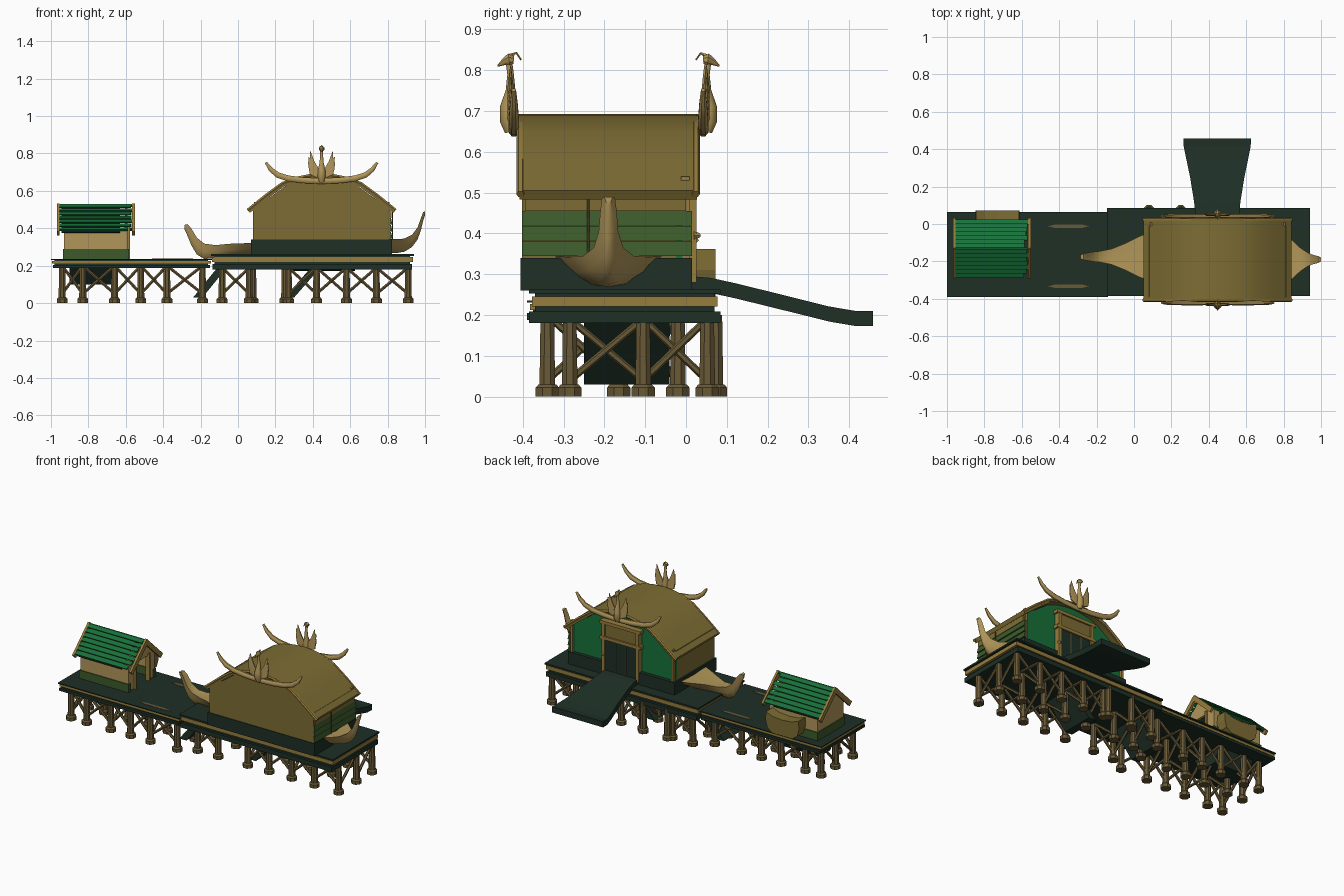
import bpy, bmesh, math, random
from mathutils import Vector

if "Cube" in bpy.data.objects:
    bpy.data.objects.remove(bpy.data.objects["Cube"])
random.seed(4)

def mat(name, c):
    m = bpy.data.materials.new(name)
    m.diffuse_color = (*c, 1)
    m.use_nodes = True
    m.node_tree.nodes["Principled BSDF"].inputs["Base Color"].default_value = m.diffuse_color
    return m

THATCH = mat("thatch ochre", (0.205, 0.152, 0.034))
TAN = mat("carved tan", (0.44, 0.305, 0.1))
TRIM = mat("trim gold", (0.31, 0.205, 0.045))
WOOD = mat("post wood", (0.14, 0.1, 0.037))
DARK = mat("dark green planks", (0.013, 0.029, 0.019))
GREEN = mat("bright green", (0.009, 0.165, 0.042))
WALL = mat("moss green", (0.045, 0.105, 0.024))

def loft(name, rings, m, smooth=False):
    """Skin closed rings of equal size and cap both ends."""
    bm = bmesh.new()
    vs = [[bm.verts.new(p) for p in r] for r in rings]
    n = len(rings[0])
    for a, b in zip(vs, vs[1:]):
        for i in range(n):
            j = (i + 1) % n
            bm.faces.new((a[i], a[j], b[j], b[i]))
    bm.faces.new(vs[0])
    bm.faces.new(vs[-1])
    bmesh.ops.recalc_face_normals(bm, faces=bm.faces)
    me = bpy.data.meshes.new(name)
    bm.to_mesh(me)
    bm.free()
    me.materials.append(m)
    if smooth:
        me.shade_smooth()
        me.set_sharp_from_angle(angle=0.7)
    ob = bpy.data.objects.new(name, me)
    bpy.context.collection.objects.link(ob)
    return ob

def box(name, x0, x1, y0, y1, z0, z1, m):
    return loft(name, [[(x0, y0, z), (x1, y0, z), (x1, y1, z), (x0, y1, z)] for z in (z0, z1)], m)

def prism_y(name, prof, y0, y1, m):
    return loft(name, [[(x, y, z) for x, z in prof] for y in (y0, y1)], m)

def prism_x(name, prof, x0, x1, m):
    return loft(name, [[(x, y, z) for y, z in prof] for x in (x0, x1)], m)

def tube(name, pts, radii, m, sides=8, smooth=True, flat=1.0):
    pts = [Vector(p) for p in pts]
    if not isinstance(radii, (list, tuple)):
        radii = [radii] * len(pts)
    rings = []
    for i, (p, r) in enumerate(zip(pts, radii)):
        d = (pts[min(i + 1, len(pts) - 1)] - pts[max(i - 1, 0)]).normalized()
        ref = Vector((0, 1, 0)) if abs(d.y) < 0.8 else Vector((1, 0, 0))
        u = d.cross(ref).normalized()
        v = d.cross(u)
        rings.append([p + r * (u * math.cos(a) + v * flat * math.sin(a))
                      for a in (2 * math.pi * (k + .5) / sides for k in range(sides))])
    return loft(name, rings, m, smooth)

# Decks
def deck(name, x0, x1, y0, y1, z0, z1):
    h = z1 - z0
    box(name + "_underframe", x0 + .01, x1 - .01, y0, y1, z0, z0 + h * .35, DARK)
    box(name + "_core", x0 + .02, x1 - .02, y0 + .015, y1 - .015, z0 + h * .3, z1 - .005, DARK)
    box(name + "_edge_trim", x0 + .005, x1 - .005, y0 + .008, y1 - .008, z0 + h * .5, z0 + h * .8, TRIM)
    box(name + "_top", x0, x1, y0, y1, z1 - h * .12, z1, DARK)

deck("hall_deck", -.145, .94, -.385, .085, .18, .262)
deck("hut_deck", -1, -.14, -.39, .063, .188, .236)
for y in (-.012, -.333):
    loft("deck_inlay", [[(-.46, y, z), (-.42, y - .01, z), (-.28, y - .01, z), (-.24, y, z),
                         (-.28, y + .01, z), (-.42, y + .01, z)] for z in (.233, .238)], WOOD)

# Stilts with feet and cross braces
def post(name, x, y, top):
    tube(name + "_post", [(x, y, .01), (x, y, top)], [.021, .018], WOOD)
    tube(name + "_foot", [(x, y, 0), (x, y, .022), (x, y, .03)], [.031, .031, .023], WOOD, smooth=False)

def stilts(name, xs, ys, top):
    for j, y in enumerate(ys):
        for x in xs:
            post(name, x, y, top)
        for a, b in zip(xs, xs[1:]):
            if j != 1 and b - a < .2:
                tube(name + "_brace", [(a, y, .05), (b, y, top)], .009, WOOD, 6)
                tube(name + "_brace", [(b, y, .05), (a, y, top)], .009, WOOD, 6)
    for i, x in enumerate(xs):
        for a, b in zip(ys, ys[1:]):
            if i % 2:
                a, b = b, a
            tube(name + "_cross_brace", [(x, a, .04), (x, b, top)], .009, WOOD, 6)

stilts("hut_stilt", [-.94, -.83, -.66, -.52, -.38, -.19], [-.34, -.165, -.02], .2)
stilts("hall_stilt", [-.085, .06, .27, .42, .58, .74, .91], [-.285, -.105, .052], .19)
for x in (.08, .25):
    post("outer_stilt", x, .072, .2)
# Sloping planks under the decks
for x0, x1 in ((-.22, -.08), (.27, .42)):
    loft("under_plank", [[(x0 - .02, y, .03), (x0 + .03, y, .03), (x1 + .02, y, .19), (x1 - .03, y, .19)]
                         for y in (-.25, -.04)], DARK)
prism_x("under_hopper", [(-.25, .195), (-.02, .195), (-.06, .1), (-.17, .1)], -.9, -.65, DARK)

# Main hall: arch outline shared by roof and gables
CX = .447
half = [(.395, .505), (.30, .582), (.21, .648), (.14, .675), (.07, .689)]
def arch(dx, dz):
    side = [(x + dx, z + dz) for x, z in half]
    return [(CX - x, z) for x, z in side] + [(CX, .693 + dz)] + [(CX + x, z) for x, z in reversed(side)]

outer, inner = arch(0, 0), arch(-.012, -.022)
loft("hall_roof", [[(x, -.408, z), (x, .027, z), (u, .027, w), (u, -.408, w)]
                   for (x, z), (u, w) in zip(outer, inner)], THATCH, True)
for y in (-.406, .024):
    tube("roof_edge_trim", [(x, y, z - .009) for x, z in outer], .01, TRIM, 6)
gable = [(.08, .33)] + [(.08, .51)] + arch(-.03, -.012)[1:-1] + [(.814, .51), (.814, .33)]
prism_y("hall_front_wall", gable, -.402, -.385, THATCH)
prism_y("hall_back_wall", gable, -.025, -.008, GREEN)
box("hall_base", .07, .824, -.406, .015, .26, .34, DARK)
box("hall_left_wall", .08, .095, -.39, -.01, .33, .53, THATCH)
box("hall_right_wall", .80, .812, -.39, -.01, .33, .53, THATCH)
for i in range(3):
    z = .345 + i * .037
    loft("right_wall_board", [[(.81, y, z), (.826, y, z), (.818, y, z + .036), (.81, y, z + .036)]
                              for y in (-.402, .015)], WALL)
box("right_wall_rail", .808, .822, -.395, .0, .455, .49, THATCH)
for x in (.085, .795):
    box("back_corner_post", x, x + .016, -.012, .008, .34, .54, TRIM)

# Back doorway
box("door_leaves", .335, .56, -.005, .018, .285, .5, DARK)
for x in (.41, .484):
    box("door_seam", x - .002, x + .002, .017, .021, .29, .49, WOOD)
for x in (.318, .556):
    box("door_post", x, x + .022, -.01, .026, .28, .6, TRIM)
for z in (.49, .588):
    box("door_lintel", .305, .59, -.01, .028, z, z + .02, TRIM)
box("door_upper_panel", .335, .56, -.005, .018, .505, .59, THATCH)
tube("door_hook", [(.57, .02, .395), (.57, .036, .395)], [.014, .004], TAN, 6)

# Back ramp, wider at its foot
loft("ramp", [[(.445 - w, y, z), (.445 + w, y, z), (.445 + w, y, z - .037), (.445 - w, y, z - .037)]
              for y, z, w in ((0, .296, .115), (.06, .291, .118), (.12, .278, .124), (.25, .246, .145),
                              (.35, .221, .166), (.415, .21, .179), (.458, .21, .18))], DARK)

# Boat hull passing through the hall: two curled prows with flared sides
def prow(name, yc, stations):
    rings = []
    for x, w, t, b in stations:
        rings.append([(x, yc + k * w, b + (t - b) * f) for k, f in
                      ((-1, 1), (-.7, .5), (-.35, .1), (0, 0), (.35, .1), (.7, .5), (1, 1), (.8, 1), (0, .93), (-.8, 1))])
    loft(name, rings, TAN, True)

prow("left_prow", -.175, [(.1, .135, .325, .255), (.03, .11, .32, .252), (-.05, .07, .317, .246),
     (-.12, .042, .31, .24), (-.18, .03, .318, .236), (-.22, .026, .35, .26), (-.25, .021, .40, .31),
     (-.27, .016, .422, .36), (-.287, .01, .418, .395)])
prow("right_prow", -.19, [(.80, .14, .345, .268), (.85, .1, .342, .268), (.89, .062, .345, .275),
     (.93, .036, .365, .3), (.96, .024, .405, .34), (.978, .02, .455, .39), (.99, .016, .487, .44),
     (1.0, .01, .49, .47)])
tube("wall_batten", [(.825, -.24, .34), (.825, -.24, .5)], .003, WOOD, 5)

# Gable horns and bird finials, front and back
def finial(tag, y, s):
    horn = [(0, .652), (.1, .657), (.18, .667), (.235, .685), (.272, .715), (.298, .752)]
    r = [.016, .017, .017, .016, .013, .007]
    yb = y + s * .008
    for k in (-1, 1):
        tube(tag + "_gable_horn", [(CX + k * x, y, z) for x, z in horn], r, TAN, 8, flat=.8)
        for i in range(4):  # raised wing feathers
            a = math.radians(36 + i * 10)
            L = .07 + .018 * i
            p = Vector((CX + k * .01, yb, .676 + .004 * i))
            d = Vector((k * math.cos(a), 0, math.sin(a)))
            tube(tag + "_bird_feather", [p, p + d * L * .6 + Vector((k * .01, 0, -.004)), p + d * L + Vector((0, 0, .01))],
                 [.013, .015, .002], TAN, 6, flat=.55)
    tube(tag + "_bird_body", [(CX, yb, .648), (CX, yb + s * .004, .675), (CX, yb + s * .005, .71),
         (CX, yb, .75), (CX, yb, .79), (CX, yb + s * .004, .82)],
         [.014, .022, .021, .012, .008, .008], TAN, 10)
    tube(tag + "_bird_head", [(CX, yb - s * .008, .825), (CX, yb + s * .004, .826), (CX, yb + s * .014, .822),
         (CX, yb + s * .032, .81)], [.01, .016, .01, .002], TAN, 8)
    tube(tag + "_bird_crest", [(CX, yb, .835), (CX, yb - s * .014, .842), (CX, yb - s * .026, .825)],
         [.006, .003, .002], TAN, 5)

finial("front", -.422, -1)
finial("back", .042, 1)

# Small hut, open at its right end
prism_x("hut_left_gable", [(-.262, .24), (.002, .24), (.002, .395), (-.13, .51), (-.262, .395)], -.93, -.915, TAN)
for y in (-.262, -.01):
    box("hut_side_wall", -.925, -.592, y, y + .012, .28, .4, TAN)
for y in (-.268, -.014):
    box("hut_lower_band", -.936, -.584, y, y + .022, .235, .288, WALL)
box("hut_left_band", -.936, -.925, -.262, .002, .235, .288, WALL)
for y0, y1 in ((-.262, -.2), (-.06, .002)):
    box("hut_right_wall", -.605, -.59, y0, y1, .24, .4, TAN)
prism_x("hut_right_gable", [(-.262, .395), (.002, .395), (-.13, .51)], -.605, -.59, TAN)
for y in (-.205, -.067):
    box("hut_door_post", -.606, -.578, y, y + .012, .236, .41, TRIM)

# Hut roof: overlapping slats on dark sheeting, with barge boards
for k in (-1, 1):
    def on(t, lift, k=k):  # t runs from ridge to eave
        return (-.13 + k * (.15 * t + lift * .7), .525 - .142 * t + lift * .72)
    prism_x("hut_roof_sheet", [on(0, -.012), on(1, -.012), on(1, -.004), on(0, -.004)], -.945, -.63, DARK)
    for i in range(7):
        a, b = i / 7, (i + .88) / 7
        x1 = -.565 - random.random() * .025
        prism_x("hut_roof_slat", [on(a, -.003), on(b, .002), on(b, .011), on(a, .003)], -.955, x1, GREEN)
    for x in (-.968, -.566):
        prism_x("hut_barge_board", [on(-.02, -.022), on(1.04, -.022), on(1.04, .008), on(-.02, .008)], x, x + .014, TRIM)
tube("hut_ridge_pole", [(-.965, -.13, .522), (-.56, -.13, .522)], .008, GREEN, 6)

# Sagging trough leaning on the back of the hut
prism_y("trough", [(-.80, .237), (-.66, .237), (-.625, .262), (-.612, .31), (-.615, .362), (-.66, .345),
                   (-.73, .338), (-.80, .345), (-.845, .362), (-.848, .31), (-.835, .262)], .004, .072, THATCH)
